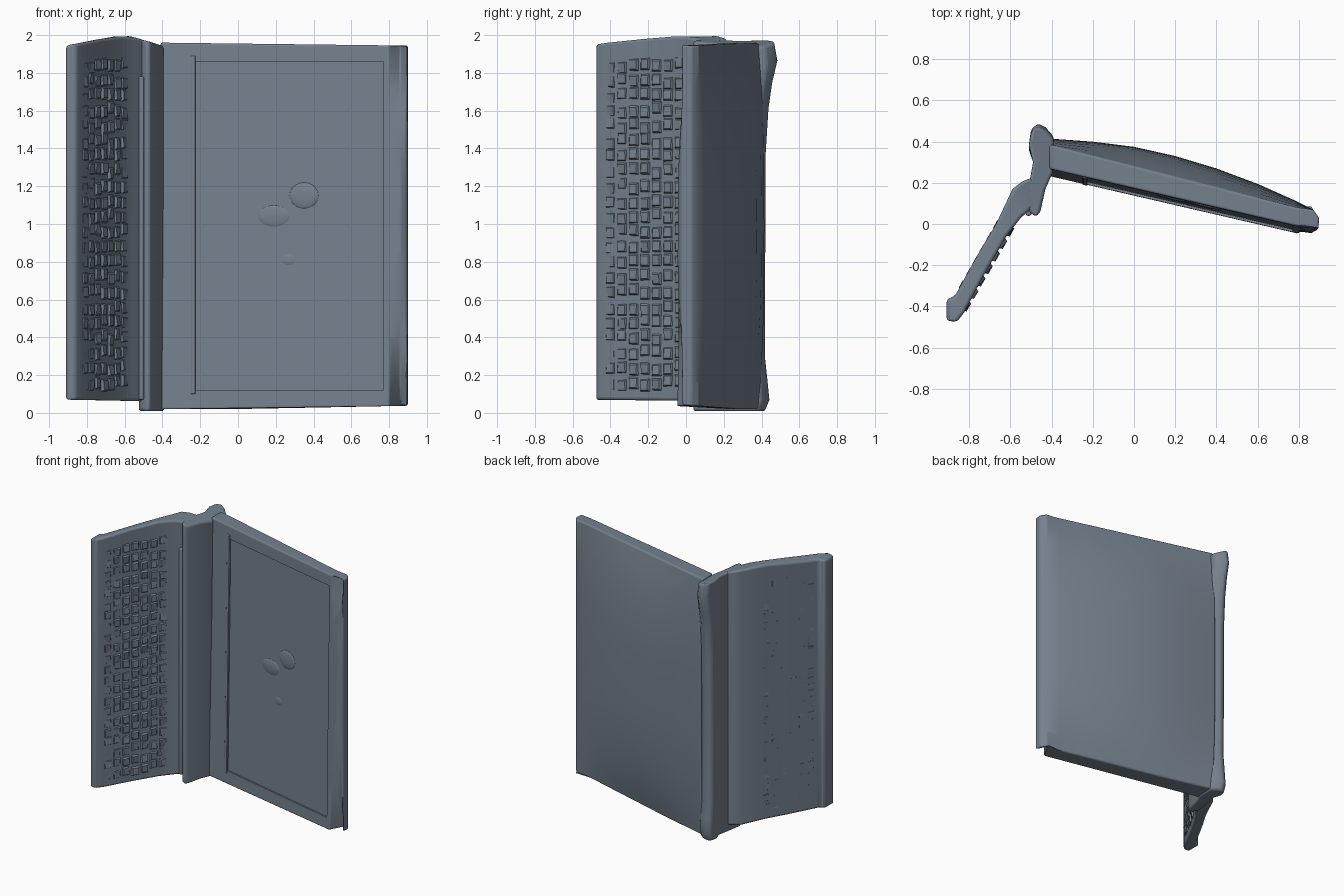
import bpy, bmesh, math, random
from mathutils import Vector, Matrix

if "Cube" in bpy.data.objects:
    bpy.data.objects.remove(bpy.data.objects["Cube"])

random.seed(4)

# Dark slate finish shared by every part
slate = bpy.data.materials.new("slate")
slate.diffuse_color = (0.176, 0.22, 0.27, 1)
slate.use_nodes = True
slate.node_tree.nodes["Principled BSDF"].inputs["Base Color"].default_value = slate.diffuse_color


def lerp_table(table, v):
    for (a, p), (b, q) in zip(table, table[1:]):
        if v <= b:
            return p + (q - p) * max(0, (v - a) / (b - a))
    return table[-1][1]


def finish(bm, name):
    bmesh.ops.recalc_face_normals(bm, faces=bm.faces)
    me = bpy.data.meshes.new(name)
    bm.to_mesh(me)
    bm.free()
    me.materials.append(slate)
    ob = bpy.data.objects.new(name, me)
    bpy.context.collection.objects.link(ob)
    return ob


def prism(name, outline, low, high, levels=(0, 1), warp=None, bevel=0.0):
    """Upright slab from a plan outline; low/high give z from x, warp moves y by height."""
    bm = bmesh.new()
    rings = []
    for t in levels:
        ring = []
        for x, y in outline:
            z = low(x) * (1 - t) + high(x) * t
            ring.append(bm.verts.new((x, warp(x, y, t) if warp else y, z)))
        rings.append(ring)
    n = len(outline)
    for a, b in zip(rings, rings[1:]):
        for i in range(n):
            j = (i + 1) % n
            bm.faces.new((a[i], a[j], b[j], b[i]))
    caps = [bm.faces.new(rings[0][::-1]), bm.faces.new(rings[-1])]
    bmesh.ops.triangulate(bm, faces=caps)
    ob = finish(bm, name)
    if bevel:
        mod = ob.modifiers.new("rounding", 'BEVEL')
        mod.width = bevel
        mod.segments = 3
        mod.limit_method = 'ANGLE'
        mod.angle_limit = math.radians(40)
    return ob


def smooth(ob, angle=35):
    bpy.ops.object.select_all(action='DESELECT')
    ob.select_set(True)
    bpy.context.view_layer.objects.active = ob
    bpy.ops.object.shade_smooth_by_angle(angle=math.radians(angle))


# Screen lid: flat leaning front, pillowed back that thins to a straight rim
def front_y(x):
    return 0.25 - 0.2314 * (x + 0.41)


lid_outline = [(-0.41, 0.25), (0.80, -0.03), (0.86, -0.045), (0.895, -0.025),
               (0.90, 0.03), (0.87, 0.07), (0.78, 0.115), (0.60, 0.195),
               (0.40, 0.27), (0.20, 0.33), (0.0, 0.375), (-0.20, 0.40), (-0.41, 0.415)]


def lid_warp(x, y, t):
    if y < front_y(x) + 0.03 and x < 0.85:
        return y + (t - 0.5) * 0.035
    if x < 0.87:
        chord = 0.385 - 0.255 * (x + 0.41)
        return chord + (y - chord) * (1 - abs(2 * t - 1) ** 3)
    return y


lid = prism("screen_lid", lid_outline, lambda x: 0.02 + 0.02 * max(0, x),
            lambda x: 1.96 - 0.012 * (x + 0.4), levels=[i / 16 for i in range(17)],
            warp=lid_warp, bevel=0.025)

# Shallow recess that leaves the screen border
recess = prism("recess_cutter",
               [(-0.23, front_y(-0.23) - 0.2), (0.77, front_y(0.77) - 0.2),
                (0.77, front_y(0.77) + 0.012), (-0.23, front_y(-0.23) + 0.012)],
               lambda x: 0.12, lambda x: 1.86,
               warp=lambda x, y, t: y + (t - 0.5) * 0.032)
recess.hide_render = True
recess.hide_set(True)
cut = lid.modifiers.new("recess", 'BOOLEAN')
cut.object = recess
cut.operation = 'DIFFERENCE'
smooth(lid)

# Raised lip beside the screen's hinge border
lip = prism("screen_border_lip",
            [(-0.25, front_y(-0.25) - 0.006), (-0.225, front_y(-0.225) - 0.006),
             (-0.225, front_y(-0.225) + 0.03), (-0.25, front_y(-0.25) + 0.03)],
            lambda x: 0.10, lambda x: 1.89,
            warp=lambda x, y, t: y + (t - 0.5) * 0.032, bevel=0.005)
smooth(lip)

# Faint uneven mounds in the middle of the screen
bm = bmesh.new()
for x, z, w, h in ((0.19, 1.04, 0.09, 0.06), (0.35, 1.15, 0.08, 0.07), (0.27, 0.81, 0.05, 0.04)):
    verts = bmesh.ops.create_uvsphere(bm, u_segments=20, v_segments=10, radius=1)['verts']
    bmesh.ops.scale(bm, vec=(w, 0.012, h), verts=verts)
    bmesh.ops.rotate(bm, matrix=Matrix.Rotation(-math.atan(0.2314), 3, 'Z'), verts=verts)
    bmesh.ops.translate(bm, vec=(x, front_y(x) + 0.017, z), verts=verts)
smooth(finish(bm, "screen_mounds"), 60)

# Hinge spine, swelling backwards at both ends
spine_outline = [(-0.50, 0.46), (-0.465, 0.488), (-0.43, 0.47), (-0.39, 0.425),
                 (-0.395, 0.25), (-0.43, 0.17), (-0.455, 0.06), (-0.475, 0.035),
                 (-0.505, 0.055), (-0.525, 0.10), (-0.505, 0.22), (-0.49, 0.30), (-0.51, 0.39)]
bulge = [(0, 0.42), (0.03, 0.445), (0.08, 0.435), (0.15, 0.42), (0.7, 0.425), (0.82, 0.44),
         (0.89, 0.46), (0.95, 0.488), (1, 0.47)]
spine = prism("hinge_spine", spine_outline, lambda x: 0.01,
              lambda x: lerp_table([(-0.53, 1.98), (-0.48, 1.97), (-0.39, 1.94)], x),
              levels=[k for k, _ in bulge],
              warp=lambda x, y, t: y if y < 0.3 else 0.3 + (y - 0.3) * (lerp_table(bulge, t) - 0.3) / 0.188,
              bevel=0.015)
smooth(spine, 40)

# Keyboard base with an arched top edge
base_outline = [(-0.91, -0.47), (-0.86, -0.475), (-0.825, -0.43), (-0.73, -0.25), (-0.62, -0.06),
                (-0.55, 0.03), (-0.48, 0.09), (-0.45, 0.17), (-0.50, 0.225), (-0.545, 0.205),
                (-0.59, 0.17), (-0.67, 0.0), (-0.74, -0.115), (-0.81, -0.24), (-0.87, -0.35), (-0.91, -0.365)]
arch = [(-0.91, 1.945), (-0.8, 1.965), (-0.68, 1.99), (-0.58, 1.998), (-0.5, 1.975), (-0.44, 1.95)]
base = prism("keyboard_base", base_outline, lambda x: 0.07 - 0.02 * (x + 0.91),
             lambda x: lerp_table(arch, x), bevel=0.015)
smooth(base)


# Uneven, crowded key rows on one face of the base
def key_field(name, start, end, normal, cols, rows, height):
    a, b = Vector((*start, 0)), Vector((*end, 0))
    along, out = (b - a).normalized(), Vector((*normal, 0)).normalized()
    step, zstep = (b - a).length / cols, 1.76 / rows
    bm = bmesh.new()
    for c in range(cols):
        for r in range(rows):
            p = a + along * step * (c + 0.5) + Vector((0, 0, 0.12 + zstep * (r + 0.5)))
            p += Vector((0, 0, random.uniform(-0.2, 0.2) * zstep))
            key = []
            for w, h in ((0.5, -0.015), (0.3, height)):
                for u, v in ((-1, -1), (1, -1), (1, 1), (-1, 1)):
                    wobble = random.uniform(-0.9, 0.4) * height if h > 0 else 0
                    key.append(bm.verts.new(p + along * u * w * step
                                            + Vector((0, 0, v * w * zstep)) + out * (h + wobble)))
            lo, hi = key[:4], key[4:]
            bm.faces.new(hi)
            bm.faces.new(lo[::-1])
            for i in range(4):
                j = (i + 1) % 4
                bm.faces.new((lo[i], lo[j], hi[j], hi[i]))
    return finish(bm, name)


key_field("keys_front", (-0.83, -0.43), (-0.585, -0.005), (0.87, -0.49), 7, 22, 0.009)
key_field("keys_underside", (-0.85, -0.325), (-0.615, 0.085), (-0.87, 0.49), 7, 22, 0.007)

# Narrow strip between the keys and the hinge
strip = prism("hinge_strip", [(-0.525, 0.04), (-0.50, 0.04), (-0.49, 0.10), (-0.525, 0.10)],
              lambda x: 0.07, lambda x: 1.78, bevel=0.008)
smooth(strip)
